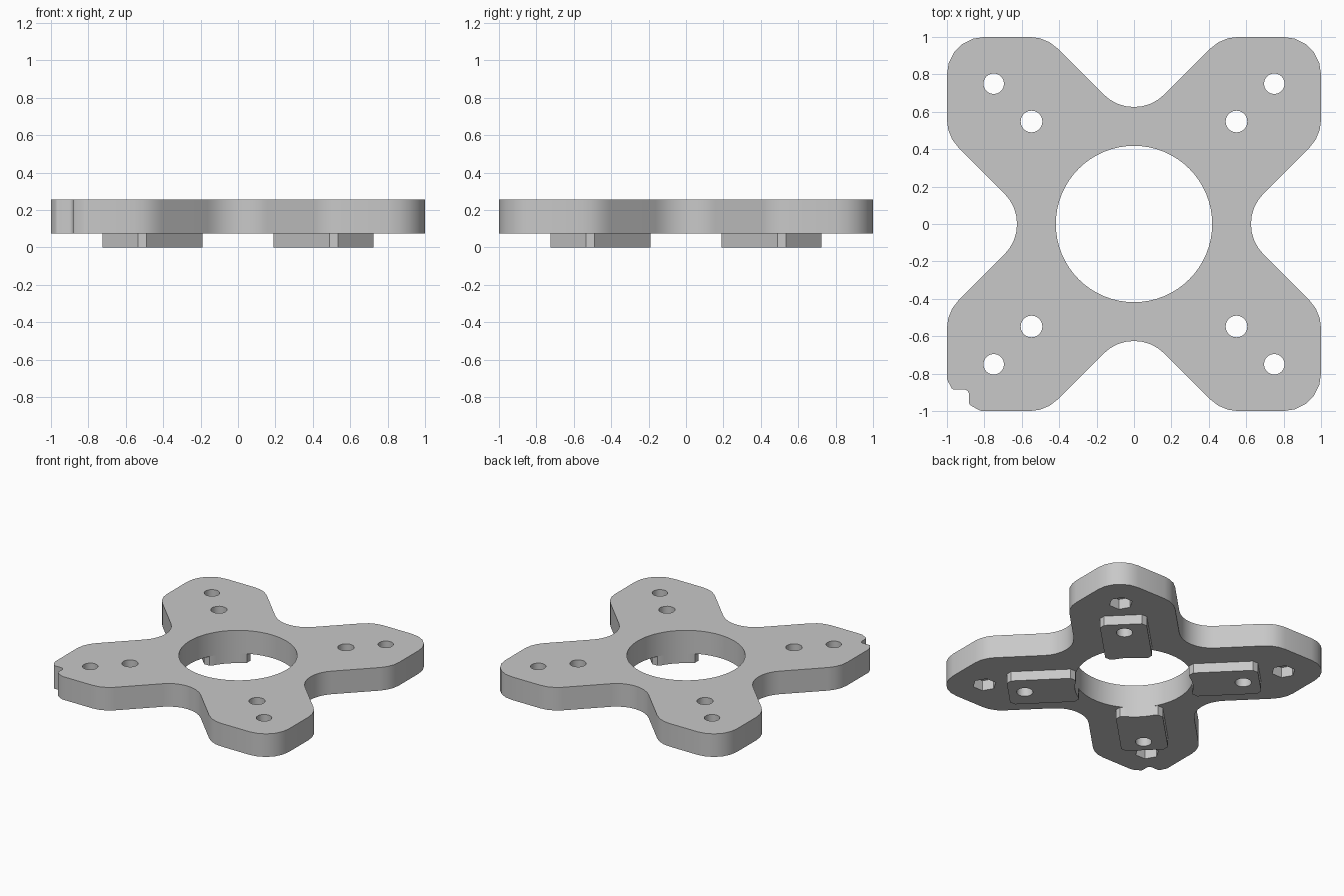
import bpy
import bmesh
from math import pi, tan, cos, sin
from mathutils import Vector, Matrix

if "Cube" in bpy.data.objects:
    bpy.data.objects.remove(bpy.data.objects["Cube"])

BOTTOM, TOP = 0.075, 0.255
BORE = 0.418

grey = bpy.data.materials.new("light grey")
grey.use_nodes = True
grey.diffuse_color = (0.58, 0.58, 0.58, 1)
grey.node_tree.nodes["Principled BSDF"].inputs["Base Color"].default_value = (0.58, 0.58, 0.58, 1)


def fillet(corners):
    """Round each (x, y, radius, segments) corner of a closed polygon."""
    result = []
    for i, (x, y, radius, segments) in enumerate(corners):
        p = Vector((x, y))
        a = (Vector(corners[i - 1][:2]) - p).normalized()
        b = (Vector(corners[(i + 1) % len(corners)][:2]) - p).normalized()
        half = a.angle(b) / 2
        start = p + a * (radius / tan(half))
        centre = p + (a + b).normalized() * (radius / sin(half))
        spoke = start - centre
        turn = pi - 2 * half
        if a.x * b.y - a.y * b.x > 0:
            turn = -turn
        for k in range(segments + 1):
            result.append(centre + Matrix.Rotation(turn * k / segments, 2) @ spoke)
    return result


def prism(name, outline, low, high):
    """Extrude a flat outline between two heights."""
    bm = bmesh.new()
    face = bm.faces.new([bm.verts.new((p[0], p[1], low)) for p in outline])
    moved = bmesh.ops.extrude_face_region(bm, geom=[face])["geom"]
    bmesh.ops.translate(bm, vec=(0, 0, high - low),
                        verts=[v for v in moved if isinstance(v, bmesh.types.BMVert)])
    bmesh.ops.recalc_face_normals(bm, faces=bm.faces)
    mesh = bpy.data.meshes.new(name)
    bm.to_mesh(mesh)
    bm.free()
    mesh.materials.append(grey)
    obj = bpy.data.objects.new(name, mesh)
    bpy.context.collection.objects.link(obj)
    return obj


def circle(x, y, radius, sides, phase=0.0):
    return [(x + radius * cos(phase + 2 * pi * k / sides),
             y + radius * sin(phase + 2 * pi * k / sides)) for k in range(sides)]


def cut(obj, outlines):
    """Subtract (outline, low, high) prisms, then shade the curved walls smooth."""
    for outline, low, high in outlines:
        cutter = prism("cutter", outline, low, high)
        mod = obj.modifiers.new("cut", 'BOOLEAN')
        mod.operation = 'DIFFERENCE'
        mod.solver = 'EXACT'
        mod.object = cutter
        bpy.context.view_layer.update()
        graph = bpy.context.evaluated_depsgraph_get()
        mesh = bpy.data.meshes.new_from_object(obj.evaluated_get(graph))
        obj.modifiers.clear()
        obj.data = mesh
        bpy.data.objects.remove(cutter)
    obj.data.name = obj.name
    bpy.ops.object.select_all(action='DESELECT')
    obj.select_set(True)
    bpy.context.view_layer.objects.active = obj
    bpy.ops.object.shade_smooth_by_angle(angle=pi / 6)


# Four-armed plate outline, with a small notch in the front right arm
corners = []
for arm in range(4):
    tip = [(1, 1, 0.2, 5)]
    if arm == 2:
        tip = [(1, 0.83, 0.05, 2), (0.972, 0.885, 0.02, 3), (0.882, 0.885, 0.025, 4),
               (0.882, 0.965, 0.02, 3), (0.82, 1, 0.05, 2)]
    quarter = [(0.53, 0, 0.23, 8), (1, 0.47, 0.21, 3)] + tip + [(0.47, 1, 0.21, 3)]
    for x, y, radius, segments in quarter:
        p = Matrix.Rotation(arm * pi / 2, 2) @ Vector((x, y))
        corners.append((p.x, p.y, radius, segments))

# Plate with centre bore, screw holes and hexagonal nut pockets underneath
plate = prism("mounting_plate", fillet(corners), BOTTOM, TOP)
bore = (circle(0, 0, BORE, 64), -0.1, 0.4)
cuts = [bore]
for sx in (-1, 1):
    for sy in (-1, 1):
        cuts.append((circle(sx * 0.548, sy * 0.548, 0.058, 24), -0.1, 0.4))
        cuts.append((circle(sx * 0.75, sy * 0.75, 0.055, 24), -0.1, 0.4))
        cuts.append((circle(sx * 0.75, sy * 0.75, 0.085, 6), 0, BOTTOM + 0.08))
cut(plate, cuts)

# Chamfered pads under the arms, trimmed by the bore and drilled through
WIDE, NARROW = 0.166, 0.134
pad_shape = [(0.403, -NARROW), (0.435, -WIDE), (0.859, -WIDE), (0.891, -NARROW),
             (0.891, NARROW), (0.859, WIDE), (0.435, WIDE), (0.403, NARROW)]
for arm, name in enumerate(("back_left", "back_right", "front_right", "front_left")):
    turn = Matrix.Rotation(pi / 4 + arm * pi / 2, 2)
    pad = prism(name + "_pad", [turn @ Vector(p) for p in pad_shape], 0, BOTTOM)
    hole = turn @ Vector((0.775, 0))
    cut(pad, [bore, (circle(hole.x, hole.y, 0.058, 24), -0.1, 0.4)])
